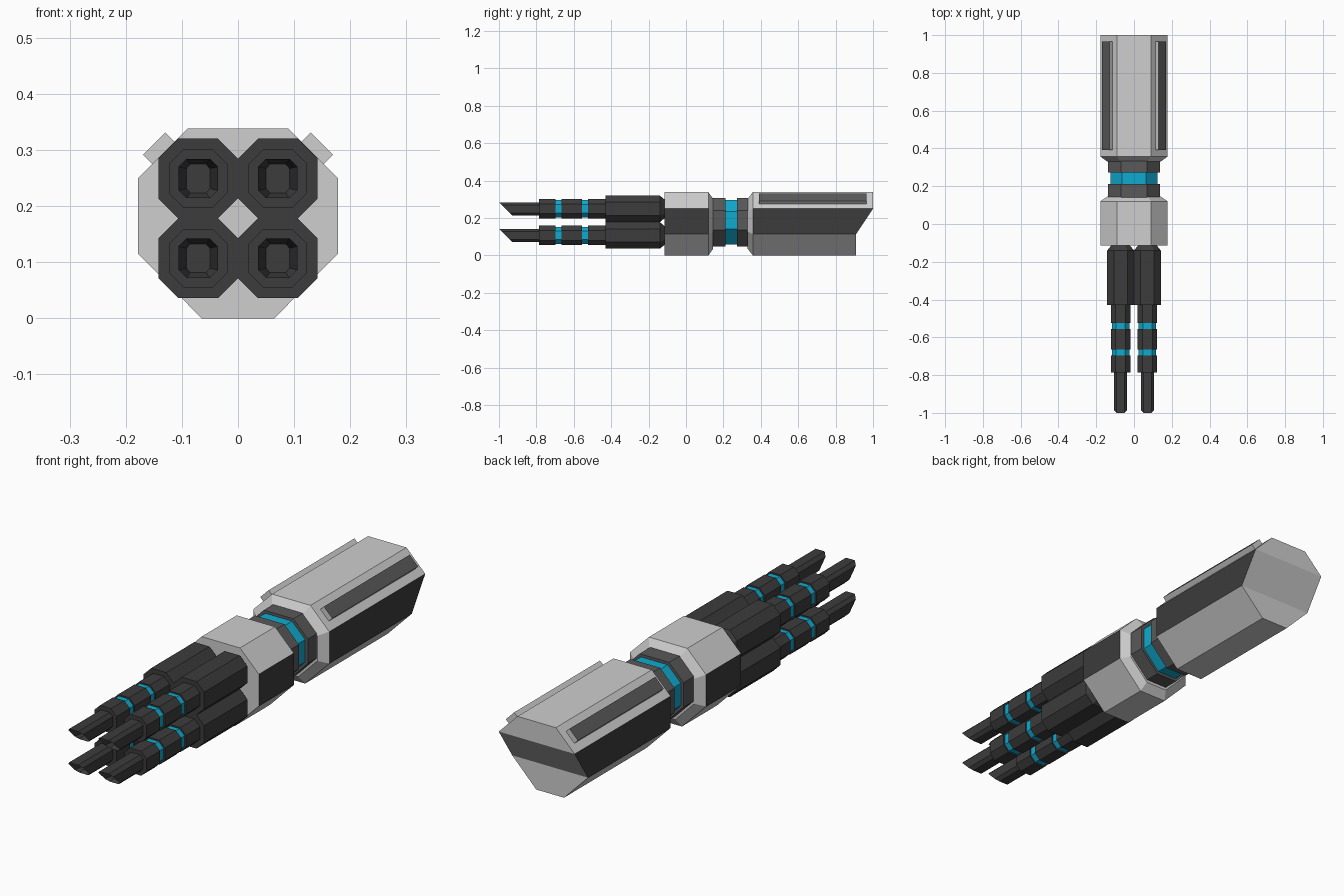
import bpy, bmesh
from mathutils import Vector

if "Cube" in bpy.data.objects:
    bpy.data.objects.remove(bpy.data.objects["Cube"])


def material(name, color):
    m = bpy.data.materials.new(name)
    m.diffuse_color = (*color, 1)
    m.use_nodes = True
    m.node_tree.nodes["Principled BSDF"].inputs["Base Color"].default_value = (*color, 1)
    return m


LIGHT = material("light grey", (0.62, 0.62, 0.62))
DARK = material("charcoal", (0.045, 0.045, 0.045))
STEEL = material("steel grey", (0.1, 0.1, 0.1))
BLUE = material("cyan blue", (0.005, 0.4, 0.62))


def finish(name, bm, mats):
    bmesh.ops.recalc_face_normals(bm, faces=bm.faces)
    mesh = bpy.data.meshes.new(name)
    bm.to_mesh(mesh)
    bm.free()
    for m in mats:
        mesh.materials.append(m)
    obj = bpy.data.objects.new(name, mesh)
    bpy.context.collection.objects.link(obj)
    return obj


def loft(profile, rings):
    """Join copies of an (x, z) octagon; each ring is (y or y-function, scale)."""
    bm = bmesh.new()
    loops = []
    for y, s in rings:
        pts = [(x * s, z * s) for x, z in profile]
        loops.append([bm.verts.new((x, y(z) if callable(y) else y, z)) for x, z in pts])
    for a, b in zip(loops, loops[1:]):
        for i in range(len(a)):
            j = (i + 1) % len(a)
            bm.faces.new((a[i], a[j], b[j], b[i]))
    return bm, loops


def cap(bm, v, split=False):
    if not split:
        return bm.faces.new(v)
    for i in range(3):
        bm.faces.new((v[i], v[i + 1], v[6 - i], v[7 - i]))


# Body outline, relative to its centre height
half = [(0.09, 0.169), (0.178, 0.081), (0.178, -0.054), (0.065, -0.169)]
BODY = half + [(-x, z) for x, z in reversed(half)]
MID_Z = 0.169


def dark_sides(bm):
    bm.normal_update()
    bmesh.ops.recalc_face_normals(bm, faces=bm.faces)
    for f in bm.faces:
        if abs(f.normal.x) > 0.98:
            f.material_index = 1


def body_part(name, rings, mats, split=False, z=MID_Z):
    bm, loops = loft(BODY, rings)
    cap(bm, loops[0])
    cap(bm, loops[-1], split)
    if len(mats) > 1:
        dark_sides(bm)
    finish(name, bm, mats).location.z = z


def slanted_end(z):
    t = min(max((z + 0.054) / 0.135, 0), 1)
    return 0.91 + 0.09 * t


# Main housings, the joining neck and its glowing band
body_part("front_housing", [(-0.115, 1), (0.12, 1), (0.145, 0.79)], [LIGHT, DARK])
body_part("rear_housing", [(0.33, 0.79), (0.357, 1), (slanted_end, 1)],
          [LIGHT, DARK], split=True)
for name, y0, y1 in (("neck_front", 0.13, 0.212), ("neck_rear", 0.272, 0.345)):
    body_part(name, [(y0, 0.77), (y1, 0.77)], [STEEL], z=0.178)
body_part("neck_band", [(0.2, 0.7), (0.28, 0.7)], [BLUE], z=0.178)

# Raised rails on the upper chamfers of the rear housing
for side, label in ((1, "left"), (-1, "right")):
    bm = bmesh.new()
    bmesh.ops.create_cube(bm, size=1)
    out = Vector((side, 0, 1)).normalized()
    along = Vector((side, 0, -1)).normalized()
    centre = Vector((side * 0.138, 0.678, 0.3))
    bm.normal_update()
    for f in bm.faces:
        f.material_index = 1 if f.normal.z > 0.9 else 0
    for v in bm.verts:
        c = v.co.copy()
        v.co = centre + along * c.x * 0.056 + out * c.z * 0.032 + Vector((0, c.y * 0.575, 0))
    finish(label + "_rail", bm, [LIGHT, STEEL])


def octagon(r, flat=0.5):
    q = r * flat
    h = [(q, r), (r, q), (r, -q), (q, -r)]
    return h + [(-x, z) for x, z in reversed(h)]


def tube(name, r, rings, mat, place):
    bm, loops = loft(octagon(r), rings)
    cap(bm, loops[0])
    cap(bm, loops[-1])
    finish(name, bm, [mat]).location = place


def tip(name, r, place):
    """Barrel tip with a raked mouth and a shallow recess."""
    bm, loops = loft(octagon(r, 0.6), [(lambda z: -0.965 - z, 1), (-0.78, 1)])
    mouth = cap(bm, loops[0])
    cap(bm, loops[1])
    bmesh.ops.recalc_face_normals(bm, faces=bm.faces)
    bmesh.ops.inset_region(bm, faces=[mouth], thickness=0.015)
    for v in mouth.verts:
        v.co.y = -0.9
    finish(name, bm, [DARK]).location = place


# Four barrels: sleeve, ringed segments, blue bands and tip
for side, x in (("left", 0.071), ("right", -0.071)):
    for level, z in (("upper", 0.249), ("lower", 0.107)):
        place = (x, 0, z)
        label = f"{level}_{side}_"
        tube(label + "sleeve", 0.071, [(-0.43, 1), (-0.14, 1), (-0.11, 0.65)], DARK, place)
        for i, (y0, y1) in enumerate(((-0.525, -0.42), (-0.665, -0.555), (-0.787, -0.697))):
            tube(f"{label}segment_{i + 1}", 0.052, [(y0, 1), (y1, 1)], DARK, place)
        for i, y in enumerate((-0.54, -0.681)):
            tube(f"{label}band_{i + 1}", 0.046, [(y - 0.02, 1), (y + 0.02, 1)], BLUE, place)
        tip(label + "tip", 0.035, place)
